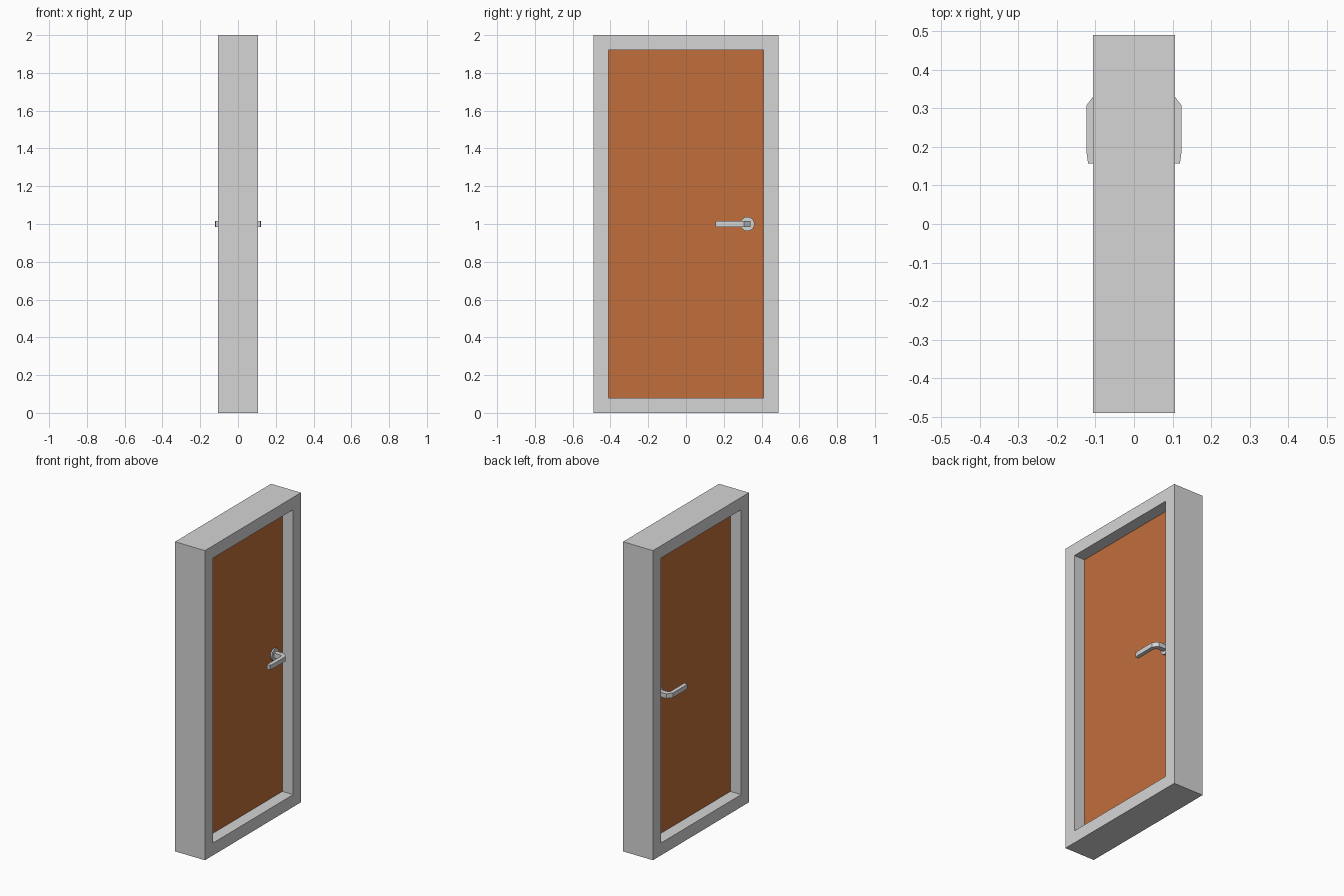
import bpy, bmesh, math
from mathutils import Matrix

if "Cube" in bpy.data.objects:
    bpy.data.objects.remove(bpy.data.objects["Cube"])


def material(name, rgb):
    m = bpy.data.materials.new(name)
    m.diffuse_color = (*rgb, 1)
    m.use_nodes = True
    m.node_tree.nodes["Principled BSDF"].inputs["Base Color"].default_value = m.diffuse_color
    return m


GREY = material("light grey", (0.665, 0.665, 0.665))
BROWN = material("orange brown", (0.535, 0.155, 0.044))


def finish(name, bm, mat):
    bmesh.ops.recalc_face_normals(bm, faces=bm.faces)
    mesh = bpy.data.meshes.new(name)
    bm.to_mesh(mesh)
    bm.free()
    mesh.materials.append(mat)
    ob = bpy.data.objects.new(name, mesh)
    bpy.context.collection.objects.link(ob)
    return ob


def extrude(bm, faces, vec):
    r = bmesh.ops.extrude_face_region(bm, geom=faces)
    bmesh.ops.translate(bm, vec=vec, verts=[v for v in r["geom"] if isinstance(v, bmesh.types.BMVert)])


def rectangle(bm, x, inset):
    """Corners of the door outline, moved inwards by inset."""
    y, lo, hi = HY - inset, inset, H - inset
    return [bm.verts.new((x, a, b)) for a, b in ((-y, lo), (y, lo), (y, hi), (-y, hi))]


# Frame: a rectangular ring extruded through the wall depth
D, HY, H, B = 0.107, 0.49, 2.0, 0.08
bm = bmesh.new()
outer, inner = rectangle(bm, -D, 0), rectangle(bm, -D, B)
ring = [bm.faces.new((outer[i], outer[i - 3], inner[i - 3], inner[i])) for i in range(4)]
extrude(bm, ring, (2 * D, 0, 0))
finish("door_frame", bm, GREY)

# Door leaf
T = 0.03
bm = bmesh.new()
extrude(bm, [bm.faces.new(rectangle(bm, -T, B))], (2 * T, 0, 0))
finish("door_leaf", bm, BROWN)

# Handles: round rose plus bent square lever, one per side
LEVER = [(0.03, 0.309), (0.03, 0.341), (0.098, 0.341), (0.123, 0.308), (0.123, 0.185),
         (0.119, 0.157), (0.097, 0.157), (0.098, 0.185), (0.098, 0.298), (0.09, 0.309)]
for side, s in (("right", 1), ("left", -1)):
    bm = bmesh.new()
    bmesh.ops.create_cone(bm, cap_ends=True, segments=16, radius1=0.038, radius2=0.038, depth=0.01,
                          matrix=Matrix.Translation((s * (T + 0.005), 0.325, 1))
                          @ Matrix.Rotation(s * math.pi / 2, 4, "Y"))
    finish("handle_rose_" + side, bm, GREY)

    bm = bmesh.new()
    lever = bm.faces.new([bm.verts.new((s * x, y, 0.985)) for x, y in LEVER])
    extrude(bm, [lever], (0, 0, 0.03))
    finish("handle_lever_" + side, bm, GREY)
